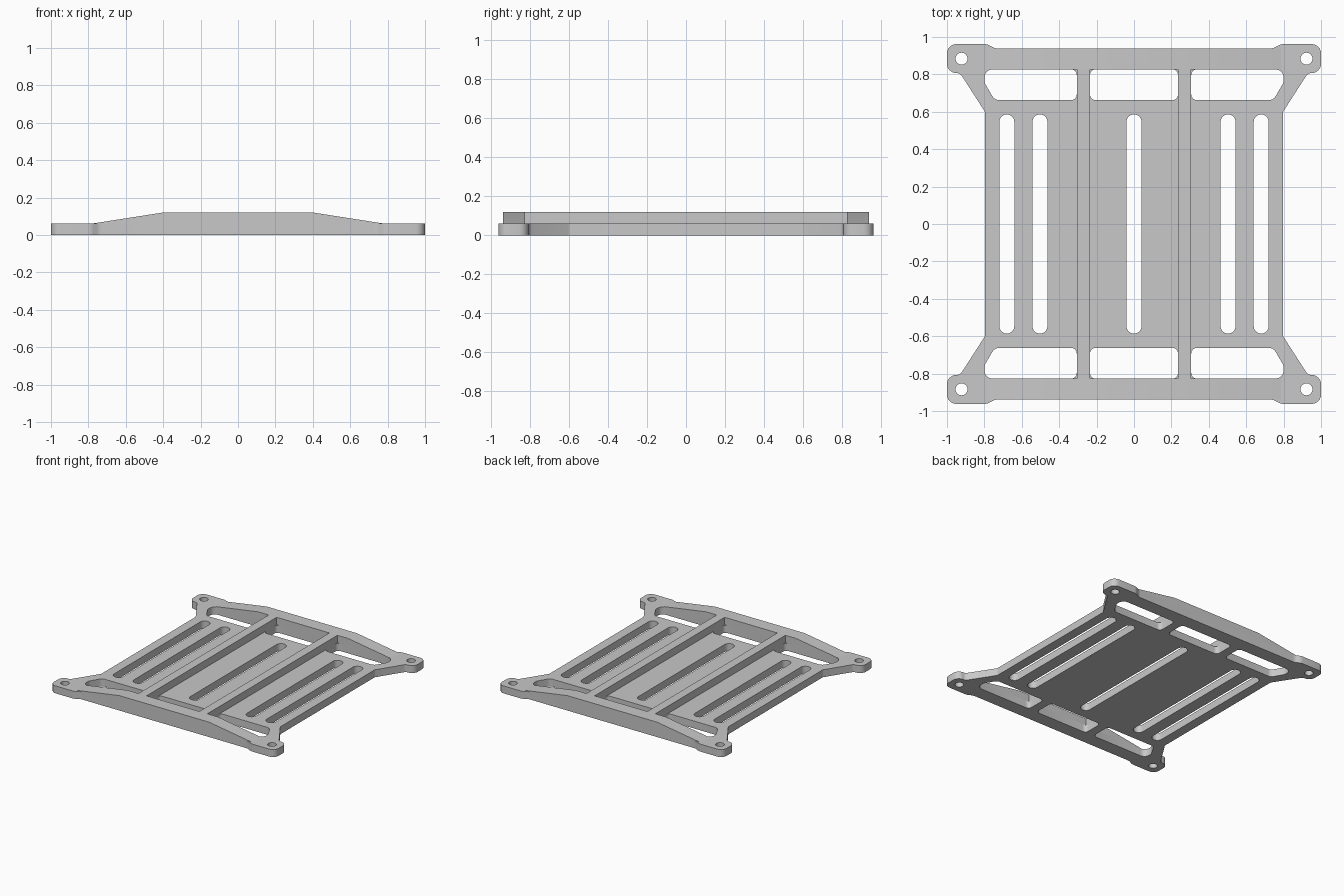
import bpy, bmesh, math
from mathutils import Vector

old = bpy.data.objects.get("Cube")
if old:
    bpy.data.objects.remove(old, do_unlink=True)

T = 0.06                          # plate thickness
H = 0.12                          # overall height
BAR_IN, BAR_OUT = 0.827, 0.938    # end bar extent in y
RIB_IN, RIB_OUT = 0.235, 0.306    # rib extent in x

grey = bpy.data.materials.new("light_grey")
grey.use_nodes = True
grey.diffuse_color = (0.58, 0.58, 0.58, 1)
grey.node_tree.nodes["Principled BSDF"].inputs["Base Color"].default_value = grey.diffuse_color


def rounded(corners, steps=6):
    """Closed outline from (x, y, radius) corners."""
    pts = []
    for i, (x, y, r) in enumerate(corners):
        p = Vector((x, y))
        d1 = (Vector(corners[i - 1][:2]) - p).normalized()
        d2 = (Vector(corners[(i + 1) % len(corners)][:2]) - p).normalized()
        half = d1.angle(d2) / 2
        t = r / math.tan(half)
        c = p + (d1 + d2).normalized() * (r / math.sin(half))
        a, b = p + d1 * t - c, p + d2 * t - c
        sweep = math.pi - 2 * half
        for k in range(steps + 1):
            w = k / steps
            arc = a * math.sin((1 - w) * sweep) + b * math.sin(w * sweep)
            pts.append(c + arc / math.sin(sweep))
    return pts


def capsule(cx, cy, r, length=0.0, n=14):
    """Slot along y, or a circle when length is zero."""
    return [(cx + s * r * math.cos(math.pi * i / n),
             cy + s * (length + r * math.sin(math.pi * i / n)))
            for s in (1, -1) for i in range(n + (length > 0))]


def mirror(corners, sx, sy):
    return [(x * sx, y * sy, r) for x, y, r in corners]


def finish(name, mesh):
    bm = bmesh.new()
    bm.from_mesh(mesh)
    bmesh.ops.remove_doubles(bm, verts=bm.verts, dist=1e-5)
    bmesh.ops.recalc_face_normals(bm, faces=bm.faces)
    for f in bm.faces:
        f.smooth = True
    bm.to_mesh(mesh)
    bm.free()
    mesh.set_sharp_from_angle(angle=math.radians(30))
    mesh.materials.clear()
    mesh.materials.append(grey)
    ob = bpy.data.objects.new(name, mesh)
    bpy.context.collection.objects.link(ob)
    return ob


def prism(name, profile, y0, y1):
    """Extrude an x-z profile along y."""
    bm = bmesh.new()
    face = bm.faces.new([bm.verts.new((x, y0, z)) for x, z in profile])
    ext = bmesh.ops.extrude_face_region(bm, geom=[face])["geom"]
    verts = [v for v in ext if isinstance(v, bmesh.types.BMVert)]
    bmesh.ops.translate(bm, verts=verts, vec=(0, y1 - y0, 0))
    # extrusion drops the starting cap, so close it again
    bmesh.ops.holes_fill(bm, edges=[e for e in bm.edges if e.is_boundary], sides=0)
    mesh = bpy.data.meshes.new(name)
    bm.to_mesh(mesh)
    bm.free()
    return finish(name, mesh)


# Plate outline: one quarter, mirrored round
quarter = [(0.743, BAR_OUT, 0.06), (0.785, 0.962, 0.06), (1, 0.962, 0.05),
           (1, 0.807, 0.05), (0.93, 0.807, 0.035), (0.797, 0.6, 0.01)]
outline = (quarter + mirror(quarter[::-1], 1, -1)
           + mirror(quarter, -1, -1) + mirror(quarter[::-1], -1, 1))
loops = [rounded(outline)]

# Windows at both ends, and the mounting holes
middle = [(-RIB_IN, 0.662, 0.03), (RIB_IN, 0.662, 0.03),
          (RIB_IN, BAR_IN, 0.03), (-RIB_IN, BAR_IN, 0.03)]
side = [(RIB_OUT, 0.662, 0.03), (0.745, 0.662, 0.045), (0.8, 0.757, 0.04),
        (0.8, BAR_IN, 0.045), (RIB_OUT, BAR_IN, 0.03)]
for sy in (1, -1):
    loops.append(rounded(mirror(middle, 1, sy)))
    for sx in (1, -1):
        loops.append(rounded(mirror(side, sx, sy)))
        loops.append(capsule(0.922 * sx, 0.884 * sy, 0.032))

# Long slots
for cx in (-0.68, -0.503, 0, 0.503, 0.68):
    loops.append(capsule(cx, 0, 0.04, 0.546))

# Base plate from the filled outline
curve = bpy.data.curves.new("plate_outline", "CURVE")
curve.dimensions = "2D"
curve.fill_mode = "BOTH"
curve.extrude = T / 2
for pts in loops:
    spline = curve.splines.new("POLY")
    spline.points.add(len(pts) - 1)
    for point, p in zip(spline.points, pts):
        point.co = (p[0], p[1], 0, 1)
    spline.use_cyclic_u = True
helper = bpy.data.objects.new("plate_outline", curve)
bpy.context.collection.objects.link(helper)
deps = bpy.context.evaluated_depsgraph_get()
plate_mesh = bpy.data.meshes.new_from_object(helper.evaluated_get(deps))
bpy.data.objects.remove(helper, do_unlink=True)
plate = finish("base_plate", plate_mesh)
plate.location.z = T / 2

# Tapered end bars
taper = [(-0.785, T), (0.785, T), (0.4, H), (-0.4, H)]
prism("front_bar", taper, -BAR_OUT, -BAR_IN)
prism("back_bar", taper, BAR_IN, BAR_OUT)

# Lengthwise ribs
for name, s in (("left_rib", 1), ("right_rib", -1)):
    box = [(s * RIB_IN, T), (s * RIB_OUT, T), (s * RIB_OUT, H), (s * RIB_IN, H)]
    prism(name, box, -BAR_IN, BAR_IN)
